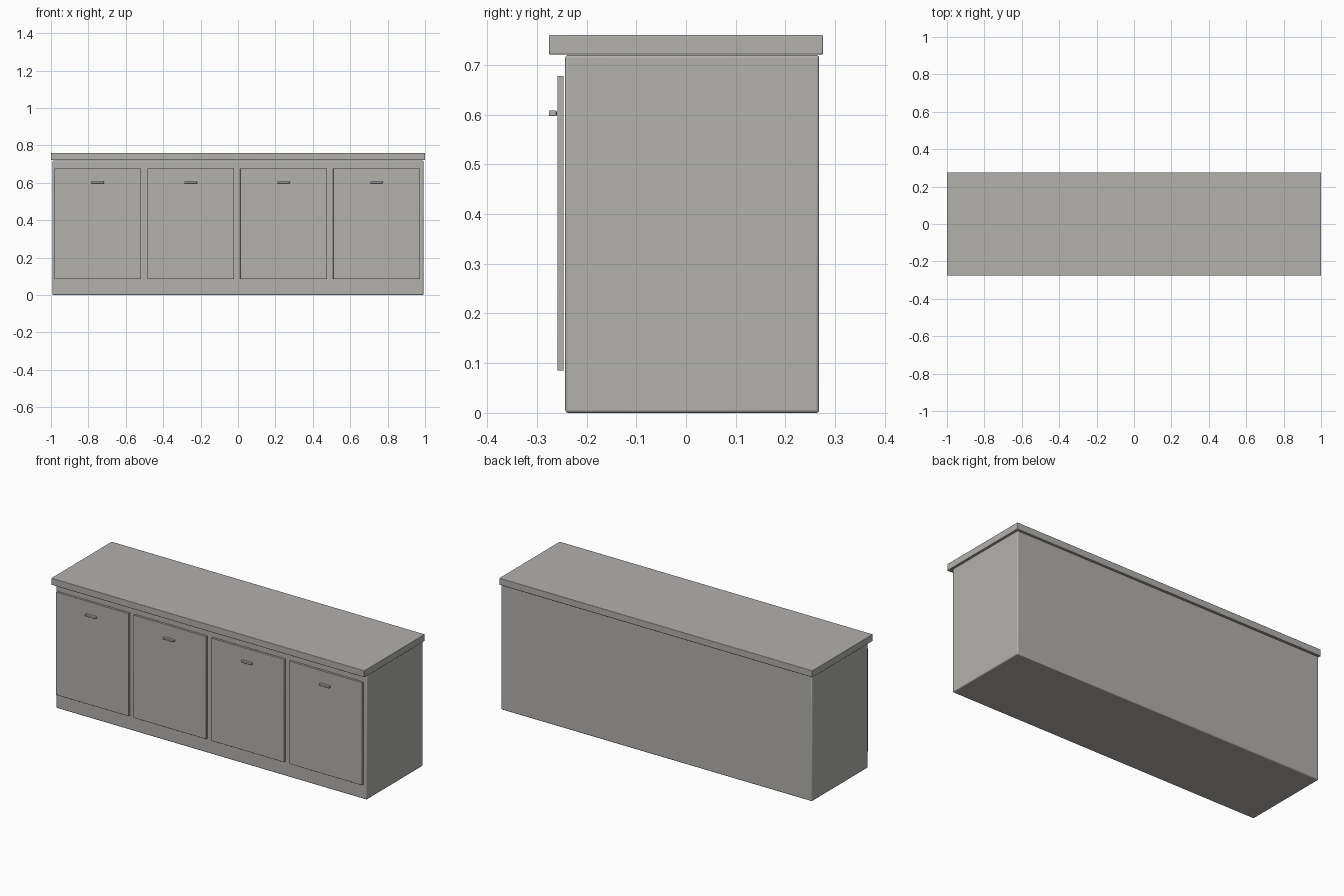
import bpy

cube = bpy.data.objects.get("Cube")
if cube:
    bpy.data.objects.remove(cube, do_unlink=True)

# Single warm grey finish
grey = bpy.data.materials.new("warm_grey")
grey.use_nodes = True
COLOUR = (0.45, 0.44, 0.42, 1)
grey.diffuse_color = COLOUR
grey.node_tree.nodes["Principled BSDF"].inputs["Base Color"].default_value = COLOUR


def block(name, low, high, bevel, segments=3):
    """Box between two corners with softened edges."""
    centre = [(a + b) / 2 for a, b in zip(low, high)]
    bpy.ops.mesh.primitive_cube_add(size=1, location=centre)
    obj = bpy.context.object
    obj.name = name
    obj.scale = [b - a for a, b in zip(low, high)]
    bpy.ops.object.transform_apply(location=False, rotation=False, scale=True)
    obj.data.materials.append(grey)
    mod = obj.modifiers.new("soft_edges", "BEVEL")
    mod.width = bevel
    mod.segments = segments
    bpy.ops.object.shade_smooth_by_angle()
    return obj


# Cabinet body and worktop
block("cabinet_body", (-0.992, -0.243, 0), (0.992, 0.268, 0.72), 0.006)
block("worktop", (-1, -0.276, 0.721), (1, 0.276, 0.76), 0.003)

# Four doors, each with a small pull handle
DOOR_HALF = 0.232
HANDLE_HALF = 0.033
for i in range(4):
    x = -0.75 + i * 0.497
    block(f"door_{i + 1}", (x - DOOR_HALF, -0.259, 0.085),
          (x + DOOR_HALF, -0.246, 0.678), 0.001, 2)
    block(f"door_handle_{i + 1}", (x - HANDLE_HALF, -0.276, 0.597),
          (x + HANDLE_HALF, -0.26, 0.608), 0.002, 2)
